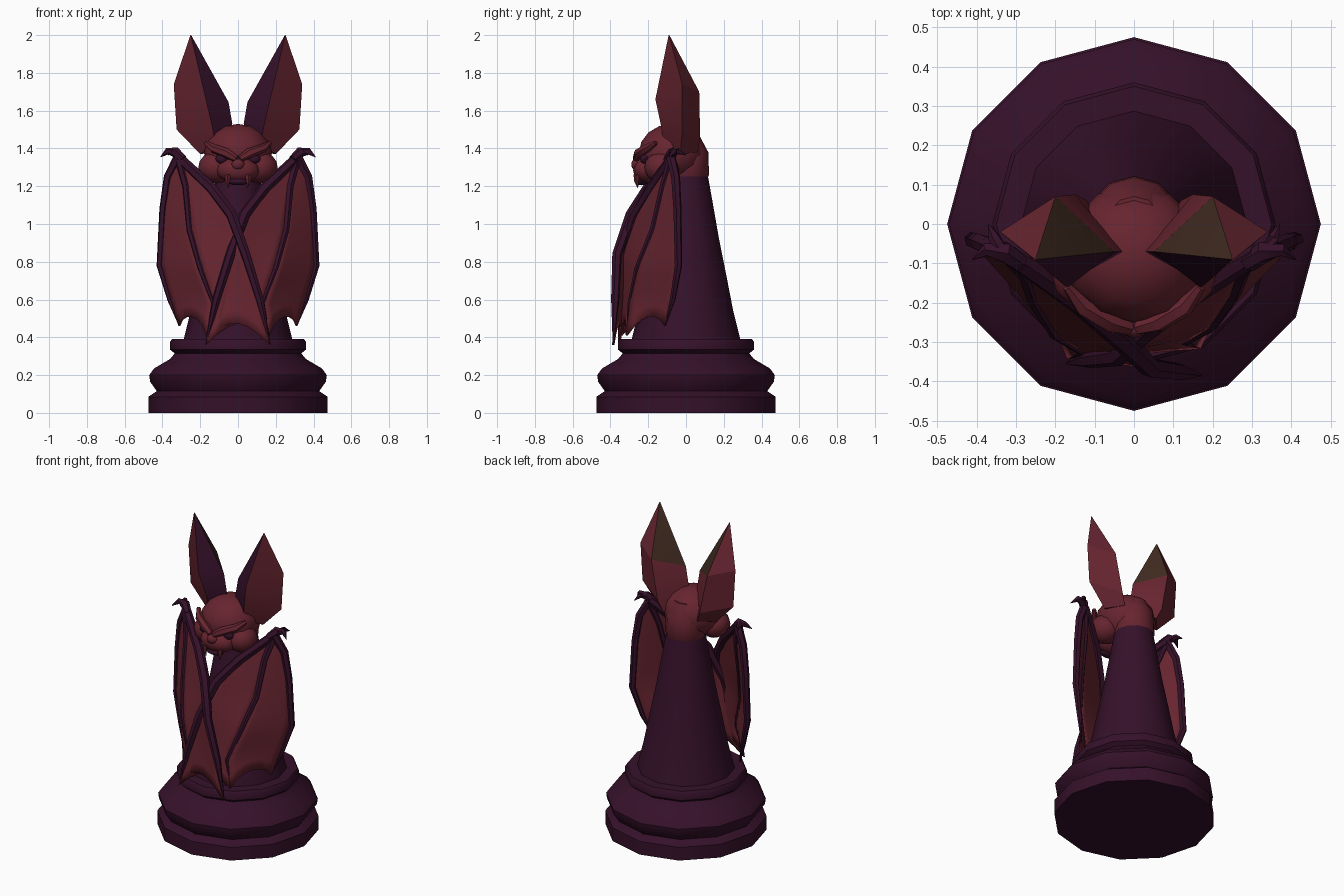
import bpy, bmesh, math
from mathutils import Vector

if "Cube" in bpy.data.objects:
    bpy.data.objects.remove(bpy.data.objects["Cube"])


def material(name, rgb):
    m = bpy.data.materials.new(name)
    m.diffuse_color = (*rgb, 1)
    m.use_nodes = True
    m.node_tree.nodes["Principled BSDF"].inputs["Base Color"].default_value = m.diffuse_color
    return m


PURPLE = material("dark purple", (0.036, 0.0055, 0.023))
RED = material("wine red", (0.135, 0.018, 0.029))
BROWN = material("dark brown", (0.052, 0.024, 0.015))


def finish(name, bm, mats, angle=35):
    bmesh.ops.recalc_face_normals(bm, faces=bm.faces)
    me = bpy.data.meshes.new(name)
    bm.to_mesh(me)
    bm.free()
    ob = bpy.data.objects.new(name, me)
    bpy.context.collection.objects.link(ob)
    for m in mats:
        me.materials.append(m)
    bpy.ops.object.select_all(action='DESELECT')
    ob.select_set(True)
    bpy.context.view_layer.objects.active = ob
    bpy.ops.object.shade_smooth_by_angle(angle=math.radians(angle))
    return ob


def skin(bm, rings, mat=0, caps=True):
    """Join closed rings of points into a surface."""
    vs = [[bm.verts.new(p) for p in r] for r in rings]
    n = len(vs[0])
    for a, b in zip(vs, vs[1:]):
        for i in range(n):
            bm.faces.new((a[i], a[(i + 1) % n], b[(i + 1) % n], b[i])).material_index = mat
    if caps:
        bm.faces.new(vs[0][::-1])
        bm.faces.new(vs[-1])


def lathe(name, profile, mat, sides=12):
    bm = bmesh.new()
    skin(bm, [[(r * math.cos(k * math.tau / sides), r * math.sin(k * math.tau / sides), z)
               for k in range(sides)] for r, z in profile])
    return finish(name, bm, [mat])


def tube(name, pts, radii, mat, sides=6):
    bm = bmesh.new()
    pts = [Vector(p) for p in pts]
    rings = []
    for i, p in enumerate(pts):
        d = (pts[min(i + 1, len(pts) - 1)] - pts[max(i - 1, 0)]).normalized()
        u = d.cross(Vector((0.3, 1, 0.1))).normalized()
        w = d.cross(u)
        rings.append([p + radii[i] * (u * math.cos(k * math.tau / sides) + w * math.sin(k * math.tau / sides))
                      for k in range(sides)])
    skin(bm, rings)
    return finish(name, bm, [mat], 50)


def ball(name, centre, size, mat, u=12, v=8):
    bm = bmesh.new()
    bmesh.ops.create_uvsphere(bm, u_segments=u, v_segments=v, radius=1)
    for vert in bm.verts:
        vert.co = Vector([c + a * b for c, a, b in zip(centre, vert.co, size)])
    return finish(name, bm, [mat], 50)


def sample(pts, t):
    """Point at fraction t along a polyline, by height."""
    pts = [Vector(p) for p in pts]
    z = pts[0].z + (pts[-1].z - pts[0].z) * t
    for a, b in zip(pts, pts[1:]):
        if z >= b.z - 1e-6:
            return a.lerp(b, min(1, max(0, (a.z - z) / (a.z - b.z))))
    return pts[-1]


def membrane(name, f1, f2, scallop, mat, rows=14, cols=6):
    bm = bmesh.new()
    grid = []
    for i in range(rows + 1):
        row = []
        for j in range(cols + 1):
            u = j / cols
            t = i / rows * (1 - scallop * 4 * u * (1 - u))
            row.append(bm.verts.new(sample(f1, t).lerp(sample(f2, t), u)))
        grid.append(row)
    for a, b in zip(grid, grid[1:]):
        for j in range(cols):
            bm.faces.new((a[j], a[j + 1], b[j + 1], b[j]))
    bmesh.ops.remove_doubles(bm, verts=bm.verts, dist=1e-4)
    ob = finish(name, bm, [mat], 40)
    mod = ob.modifiers.new("thickness", 'SOLIDIFY')
    mod.thickness, mod.offset = 0.012, 0


# Stepped base and tapering body
lathe("base", [(0.475, 0), (0.475, 0.085), (0.43, 0.115), (0.465, 0.165), (0.47, 0.2), (0.445, 0.235),
               (0.36, 0.285), (0.335, 0.315), (0.36, 0.335), (0.36, 0.375), (0.35, 0.39), (0.27, 0.392)], PURPLE)
lathe("body", [(0.29, 0.38), (0.25, 0.54), (0.215, 0.72), (0.175, 0.92), (0.14, 1.12), (0.115, 1.26)], PURPLE)

# Head
lathe("nape", [(0.105, 1.23), (0.122, 1.26), (0.118, 1.38), (0.07, 1.47)], RED)
ball("skull", (0, -0.075, 1.375), (0.18, 0.175, 0.155), RED)
ball("muzzle", (0, -0.205, 1.285), (0.115, 0.075, 0.07), RED)
ball("nose", (0, -0.265, 1.315), (0.035, 0.025, 0.03), RED, 8, 6)
ball("mouth", (0, -0.235, 1.225), (0.06, 0.035, 0.02), PURPLE, 8, 6)

for s, side in ((-1, "left"), (1, "right")):
    def flip(pts, depth=1.0):
        return [(-s * x, y * depth, z) for x, y, z in pts]

    # Face details
    ball(side + "_cheek", (s * 0.115, -0.125, 1.3), (0.095, 0.095, 0.085), RED)
    ball(side + "_eye", (s * 0.085, -0.218, 1.345), (0.034, 0.026, 0.026), PURPLE, 8, 6)
    tube(side + "_brow", flip([(-0.17, -0.16, 1.43), (-0.13, -0.21, 1.4), (-0.06, -0.25, 1.375),
                               (-0.01, -0.265, 1.345)]), [0.012, 0.024, 0.026, 0.018], RED)
    tube(side + "_fang", flip([(-0.055, -0.26, 1.26), (-0.055, -0.262, 1.23), (-0.05, -0.255, 1.19)]),
         [0.017, 0.014, 0.002], RED, 5)

    # Ear: four-sided spindle, order outer, front, inner, back
    bm = bmesh.new()
    rings = [[(-0.2, -0.03, 1.37), (-0.12, -0.12, 1.42), (-0.05, -0.05, 1.45), (-0.12, 0.06, 1.38)],
             [(-0.325, -0.02, 1.5), (-0.135, -0.13, 1.51), (-0.03, -0.07, 1.53), (-0.15, 0.075, 1.45)],
             [(-0.34, -0.02, 1.74), (-0.17, -0.162, 1.66), (-0.05, -0.07, 1.645), (-0.2, 0.07, 1.7)],
             [(-0.25 + dx, -0.09 + dy, 2.0) for dx, dy in
              ((-0.002, 0), (0, -0.002), (0.002, 0), (0, 0.002))]]
    skin(bm, [flip(r) for r in rings])
    bm.faces.ensure_lookup_table()
    for i, f in enumerate(bm.faces):
        if i < 12 and i % 4 == 1:
            f.material_index = 1       # front inner faces
        elif i == 10:
            f.material_index = 2       # upper rear inner face
    finish(side + "_ear", bm, [RED, PURPLE, BROWN], 20)

    # Folded wing: three fingers fanning from the wrist; the left wing overlaps the right
    d = 1.0 if s < 0 else 0.92
    wrist = (-0.315, -0.08, 1.355)
    lead = flip([wrist, (-0.14, -0.2, 1.19), (-0.035, -0.29, 1.05), (0.04, -0.365, 0.84),
                 (0.115, -0.375, 0.6), (0.17, -0.385, 0.36)], d)
    middle = flip([wrist, (-0.275, -0.13, 1.2), (-0.255, -0.19, 0.97), (-0.2, -0.28, 0.77),
                   (-0.13, -0.325, 0.58), (-0.165, -0.34, 0.41)], d)
    outer = flip([wrist, (-0.37, -0.055, 1.25), (-0.395, -0.045, 1.08), (-0.412, -0.04, 0.78),
                  (-0.36, -0.07, 0.6), (-0.31, -0.11, 0.46)])
    tube(side + "_wing_arm", lead, [0.026, 0.03, 0.03, 0.026, 0.022, 0.003], PURPLE)
    tube(side + "_wing_middle_finger", middle, [0.024, 0.02, 0.018, 0.015, 0.011, 0.003], PURPLE)
    tube(side + "_wing_outer_finger", outer, [0.026, 0.024, 0.022, 0.02, 0.015, 0.003], PURPLE)
    membrane(side + "_front_membrane", lead, middle, 0.09, RED)
    membrane(side + "_side_membrane", middle, outer, 0.08, RED)
    tube(side + "_wing_claw", flip([(-0.29, -0.1, 1.34), (-0.33, -0.07, 1.38), (-0.375, -0.065, 1.385),
                                    (-0.41, -0.09, 1.355)]), [0.024, 0.028, 0.018, 0.002], PURPLE)
    tube(side + "_wing_spur", flip([(-0.335, -0.08, 1.375), (-0.355, -0.035, 1.385), (-0.37, 0.0, 1.365)]),
         [0.022, 0.016, 0.002], PURPLE)
